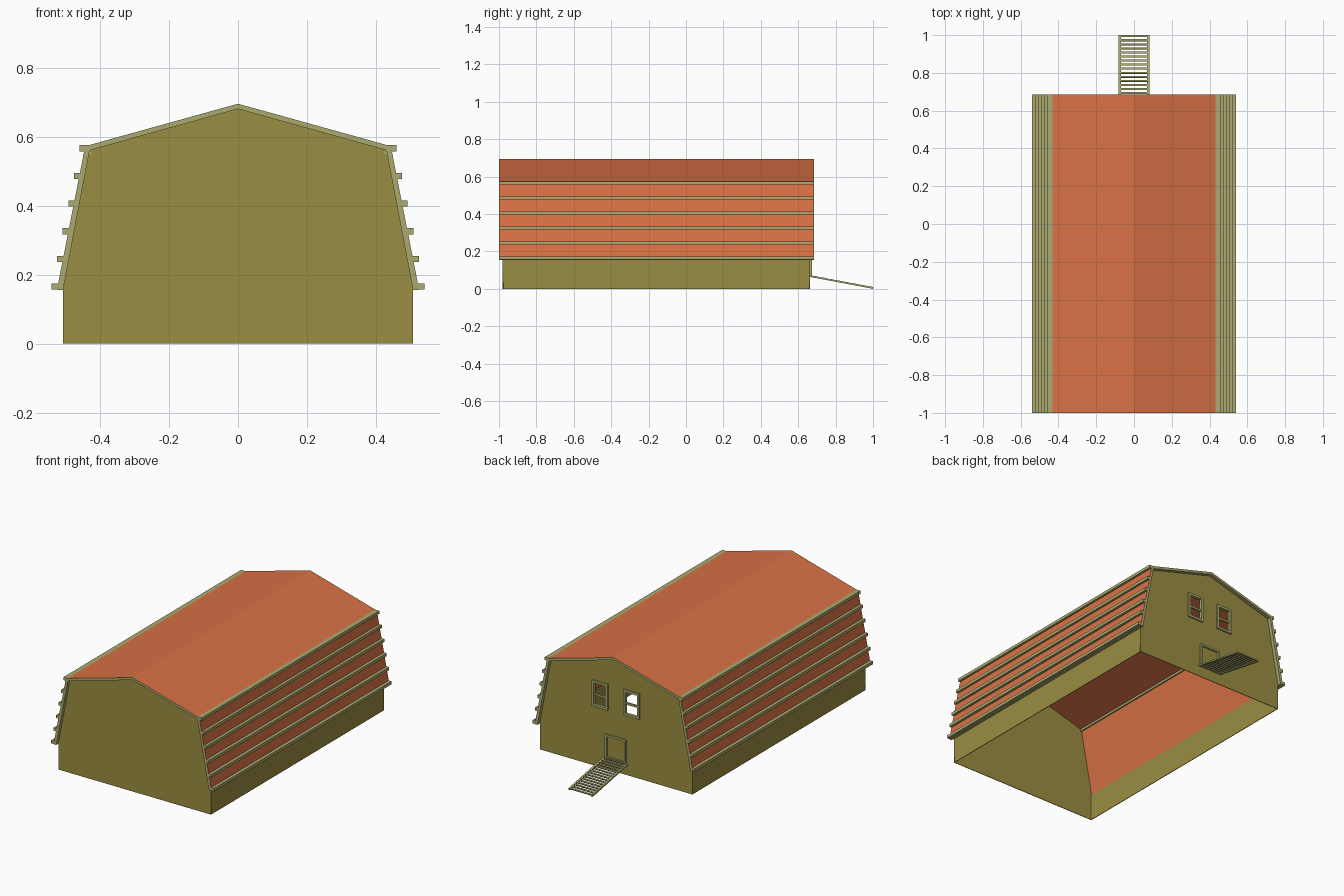
import bpy, bmesh, math
from mathutils import Matrix, Vector

if "Cube" in bpy.data.objects:
    bpy.data.objects.remove(bpy.data.objects["Cube"])


def material(name, rgb):
    m = bpy.data.materials.new(name)
    m.diffuse_color = (*rgb, 1)
    m.use_nodes = True
    m.node_tree.nodes["Principled BSDF"].inputs["Base Color"].default_value = m.diffuse_color
    return m


OLIVE = material("olive wall", (0.33, 0.27, 0.055))
TRIM = material("pale trim", (0.41, 0.40, 0.16))
ORANGE = material("orange roof", (0.69, 0.165, 0.06))

FRONT, BACK = -0.98, 0.663          # gable walls
ROOF_FRONT, ROOF_BACK = -1.0, 0.685  # roof ends


def add_object(name, bm, *mats):
    bmesh.ops.recalc_face_normals(bm, faces=bm.faces)
    me = bpy.data.meshes.new(name)
    bm.to_mesh(me)
    bm.free()
    for m in mats:
        me.materials.append(m)
    ob = bpy.data.objects.new(name, me)
    bpy.context.collection.objects.link(ob)
    return ob


def add_box(bm, x0, x1, y0, y1, z0, z1):
    mat = Matrix.Translation(((x0 + x1) / 2, (y0 + y1) / 2, (z0 + z1) / 2)) @ \
        Matrix.Diagonal((x1 - x0, y1 - y0, z1 - z0, 1))
    return bmesh.ops.create_cube(bm, size=1, matrix=mat)["verts"]


def rect(x0, x1, z0, z1):
    return [(x0, z0), (x1, z0), (x1, z1), (x0, z1)]


def gable(name, y, holes=()):
    """Thin upright plate in the barn outline, with window holes."""
    outline = [(-0.507, 0), (0.507, 0), (0.507, 0.16), (0.43, 0.56),
               (0, 0.68), (-0.43, 0.56), (-0.507, 0.16)]
    cu = bpy.data.curves.new(name, 'CURVE')
    cu.dimensions = '2D'
    cu.fill_mode = 'BOTH'
    cu.extrude = 0.002
    for pts in (outline, *holes):
        sp = cu.splines.new('POLY')
        sp.points.add(len(pts) - 1)
        for p, (x, z) in zip(sp.points, pts):
            p.co = (x, z, 0, 1)
        sp.use_cyclic_u = True
    tmp = bpy.data.objects.new(name + " curve", cu)
    bpy.context.collection.objects.link(tmp)
    bpy.context.view_layer.update()
    dg = bpy.context.evaluated_depsgraph_get()
    me = bpy.data.meshes.new_from_object(tmp.evaluated_get(dg))
    bpy.data.objects.remove(tmp)
    me.transform(Matrix.Translation((0, y, 0)) @ Matrix.Rotation(math.pi / 2, 4, 'X'))
    me.materials.clear()
    me.materials.append(OLIVE)
    ob = bpy.data.objects.new(name, me)
    bpy.context.collection.objects.link(ob)


# Walls: plain front, back with two open windows
WINDOWS = [rect(s * 0.105 - 0.045, s * 0.105 + 0.045, 0.365, 0.505) for s in (-1, 1)]
gable("front_wall", FRONT + 0.002)
gable("back_wall", BACK - 0.002, WINDOWS)
bm = bmesh.new()
for s in (-1, 1):
    add_box(bm, s * 0.505 - 0.002, s * 0.505 + 0.002, FRONT, BACK, 0, 0.162)
add_object("side_walls", bm, OLIVE)

# Roof shell: gambrel band swept along y, trim on ends and overhang undersides
outer = [(-0.525, 0.155), (-0.443, 0.572), (0, 0.695), (0.443, 0.572), (0.525, 0.155)]
inner = [(0.507, 0.155), (0.43, 0.56), (0, 0.68), (-0.43, 0.56), (-0.507, 0.155)]
loop = outer + inner
n = len(loop)
bm = bmesh.new()
rings = [[bm.verts.new((x, y, z)) for x, z in loop]
         for y in (ROOF_FRONT, FRONT, BACK, ROOF_BACK)]
for k in range(3):
    for i in range(n):
        j = (i + 1) % n
        f = bm.faces.new((rings[k][i], rings[k][j], rings[k + 1][j], rings[k + 1][i]))
        under = i >= 5 and i < 9 and k != 1
        f.material_index = 1 if under or i in (4, 9) else 0
for ring in (rings[0], rings[-1]):
    for i in range(4):
        f = bm.faces.new((ring[i], ring[i + 1], ring[8 - i], ring[9 - i]))
        f.material_index = 1
add_object("roof", bm, ORANGE, TRIM)

# Battens along both steep roof sides
bm = bmesh.new()
for i in range(6):
    z = 0.165 + i * 0.0802
    x_out = 0.541 - i * 0.0164
    x_in = x_out - (0.031 if i == 5 else 0.024)
    for s in (-1, 1):
        a, b = sorted((s * x_in, s * x_out))
        add_box(bm, a, b, ROOF_FRONT, ROOF_BACK, z - 0.009, z + 0.009)
    if i == 5:  # plate visible inside along the roof break
        for s in (-1, 1):
            a, b = sorted((s * 0.424, s * 0.438))
            add_box(bm, a, b, FRONT, BACK, 0.548, 0.562)
add_object("roof_battens", bm, TRIM)


def frame(bm, x0, x1, z0, z1, w, y0, y1):
    add_box(bm, x0, x0 + w, y0, y1, z0, z1)
    add_box(bm, x1 - w, x1, y0, y1, z0, z1)
    add_box(bm, x0, x1, y0, y1, z1 - w, z1)
    add_box(bm, x0, x1, y0, y1, z0, z0 + w)


# Window frames with a cross bar
bm = bmesh.new()
for (x0, z0), _, (x1, z1), _ in WINDOWS:
    frame(bm, x0 - 0.008, x1 + 0.008, z0 - 0.008, z1 + 0.008, 0.014, BACK - 0.008, BACK + 0.009)
    add_box(bm, x0, x1, BACK - 0.006, BACK + 0.004, 0.424, 0.436)
add_object("window_frames", bm, TRIM)

# Door frame around the closed door
bm = bmesh.new()
frame(bm, -0.07, 0.07, 0.065, 0.212, 0.012, BACK - 0.004, BACK + 0.01)
add_object("door_frame", bm, TRIM)

# Sloping slatted ramp: two rails and cross slats
top, foot = Vector((0, 0.665, 0.068)), Vector((0, 1.0, 0.005))
length = (foot - top).length
tilt = Matrix.Translation(top) @ Matrix.Rotation(math.atan2(foot.z - top.z, foot.y - top.y), 4, 'X')
bm = bmesh.new()
for s in (-1, 1):
    add_box(bm, s * 0.075 - 0.006, s * 0.075 + 0.006, 0, length, -0.005, 0.004)
for i in range(16):
    y = 0.006 + i * (length - 0.012) / 15
    add_box(bm, -0.075, 0.075, y - 0.005, y + 0.005, -0.001, 0.005)
bm.transform(tilt)
add_object("ramp", bm, TRIM)
